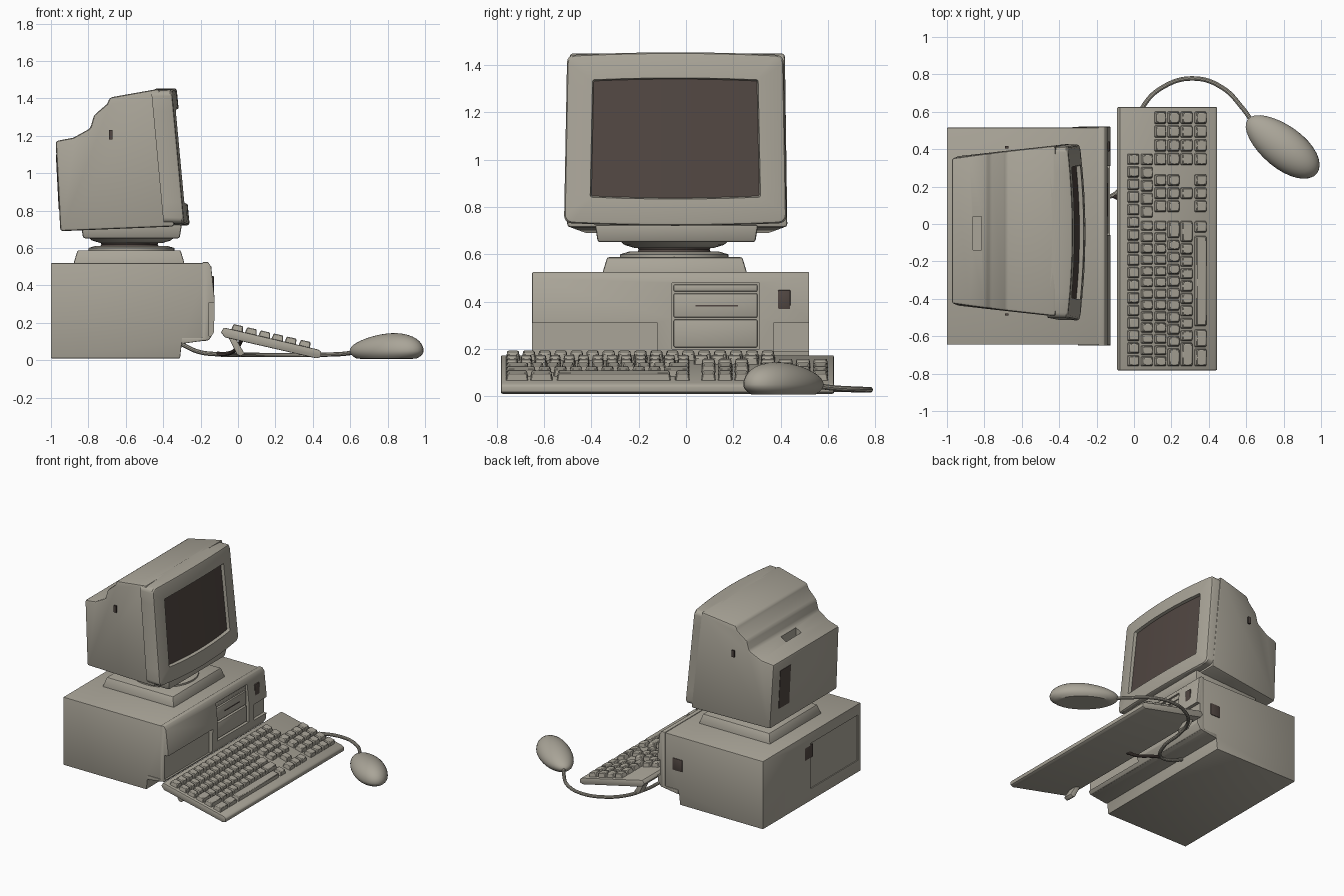
import bpy, bmesh, math
from mathutils import Matrix, Vector

if "Cube" in bpy.data.objects:
    bpy.data.objects.remove(bpy.data.objects["Cube"])


def material(name, rgb):
    m = bpy.data.materials.new(name)
    m.diffuse_color = (*rgb, 1)
    m.use_nodes = True
    m.node_tree.nodes["Principled BSDF"].inputs["Base Color"].default_value = m.diffuse_color
    return m


BEIGE = material("warm_beige", (0.40, 0.375, 0.315))
DARK = material("dark_brown", (0.082, 0.062, 0.054))


def apply_all(ob):
    bpy.context.view_layer.objects.active = ob
    for m in list(ob.modifiers):
        bpy.ops.object.modifier_apply(modifier=m.name)


def mesh(name, verts, faces, mat=BEIGE, bevel=0, seg=2):
    me = bpy.data.meshes.new(name)
    me.from_pydata(verts, [], faces)
    bm = bmesh.new()
    bm.from_mesh(me)
    bmesh.ops.recalc_face_normals(bm, faces=bm.faces)
    bm.to_mesh(me)
    bm.free()
    me.materials.append(mat)
    ob = bpy.data.objects.new(name, me)
    bpy.context.collection.objects.link(ob)
    if bevel:
        b = ob.modifiers.new("bevel", 'BEVEL')
        b.width, b.segments, b.limit_method, b.angle_limit = bevel, seg, 'ANGLE', math.radians(30)
        apply_all(ob)
    return ob


def loft(name, rings, mat=BEIGE, caps=True, bevel=0):
    n = len(rings[0])
    verts = [p for r in rings for p in r]
    faces = [(k*n + i, k*n + (i+1) % n, (k+1)*n + (i+1) % n, (k+1)*n + i)
             for k in range(len(rings)-1) for i in range(n)]
    if caps:
        faces += [tuple(range(n)), tuple(range(len(verts)-n, len(verts)))]
    return mesh(name, verts, faces, mat, bevel)


def extrude(name, profile, y0, y1, mat=BEIGE, bevel=0):
    return loft(name, [[(x, y, z) for x, z in profile] for y in (y0, y1)], mat, True, bevel)


def block(name, x, y, z, mat=BEIGE, bevel=0, inset_low=0, inset_top=0):
    rings = []
    for zz, i in ((z[0], inset_low), (z[1], inset_top)):
        rings.append([(x[0]+i, y[0]+i, zz), (x[1]-i, y[0]+i, zz), (x[1]-i, y[1]-i, zz), (x[0]+i, y[1]-i, zz)])
    return loft(name, rings, mat, True, bevel)


def cut(ob, *boxes):
    for bx in boxes:
        c = block("cutter", *bx)
        m = ob.modifiers.new("cut", 'BOOLEAN')
        m.operation, m.solver, m.object = 'DIFFERENCE', 'EXACT', c
        apply_all(ob)
        bpy.data.objects.remove(c)


def lathe(name, cx, cy, profile, mat=BEIGE, n=40):
    return loft(name, [[(cx + r*math.cos(2*math.pi*i/n), cy + r*math.sin(2*math.pi*i/n), z)
                        for i in range(n)] for r, z in profile], mat)


def cable(name, pts, r, mat=BEIGE):
    cu = bpy.data.curves.new(name, 'CURVE')
    cu.dimensions, cu.bevel_depth, cu.bevel_resolution, cu.use_fill_caps = '3D', r, 3, True
    s = cu.splines.new('BEZIER')
    s.bezier_points.add(len(pts)-1)
    for b, p in zip(s.bezier_points, pts):
        b.co, b.handle_left_type, b.handle_right_type = p, 'AUTO', 'AUTO'
    cu.materials.append(mat)
    ob = bpy.data.objects.new(name, cu)
    bpy.context.collection.objects.link(ob)
    bpy.ops.object.select_all(action='DESELECT')
    ob.select_set(True)
    bpy.context.view_layer.objects.active = ob
    bpy.ops.object.convert(target='MESH')


# Computer case: body, overhanging front panel with recesses
case = extrude("case_body", [(-1, .01), (-.31, .01), (-.30, .095), (-.16, .105), (-.16, .52), (-1, .52)],
               -.645, .515, BEIGE, .005)
cut(case, ((-1.05, -.993), (-.61, -.05), (.10, .44)))
front = extrude("case_front_panel", [(-.30, .088), (-.155, .108), (-.128, .15), (-.125, .33), (-.143, .5), (-.16, .525), (-.19, .525), (-.19, .12), (-.30, .12)],
                -.65, .52, BEIGE, .004)
cut(front, ((-.155, 0), (-.7, -.12), (.13, .31)), ((-.155, 0), (-.06, .31), (.20, .48)),
    ((-.15, 0), (.37, .6), (.19, .31)))
for i, (a, b) in enumerate(((.207, .325), (.333, .435), (.443, .473))):
    block(f"drive_cover_{i+1}", (-.17, -.136 - .006*i), (-.052, .302), (a, b), BEIGE, .006)
block("drive_slot", (-.15, -.139), (.04, .22), (.380, .386), DARK)
block("power_button", (-.15, -.128), (.388, .442), (.365, .45), DARK, .006)
block("case_side_port", (-.33, -.25), (.51, .519), (.26, .35), DARK, .004)
block("case_back_port", (-1.0, -.99), (-.08, .02), (.33, .43), DARK, .004)

# Swivel stand
block("stand_tray", (-.88, -.285), (-.355, .26), (.515, .588), BEIGE, .008, 0, .022)
lathe("swivel_core", -.58, -.05, [(.17, .58), (.15, .62), (.17, .66)], DARK)
lathe("swivel_lower_ring", -.57, -.05, [(.23, .58), (.23, .6), (.19, .612)])
lathe("swivel_upper_dish", -.57, -.05, [(.17, .628), (.21, .64), (.24, .665)])
block("stand_plate", (-.84, -.30), (-.385, .305), (.652, .725), BEIGE, .01, .012, 0)

# Monitor housing: side profile, narrowing to the rear
CY = -.045
body = extrude("monitor_housing", [(-.95, .69), (-.34, .715), (-.42, 1.452), (-.685, 1.405), (-.70, 1.37),
               (-.77, 1.31), (-.79, 1.24), (-.88, 1.19), (-.975, 1.172)], -1, 1)
for v in body.data.vertices:
    x, z = v.co.x, v.co.z
    half = .395 + .072*min(1, (x + .975)/.5) - .014*(z - .7)
    v.co.y = CY + .008 + v.co.y*half
b = body.modifiers.new("bevel", 'BEVEL')
b.width, b.segments = .014, 2
apply_all(body)
cut(body, ((-.86, -.815), (-.14, .04), (1.15, 1.4)))
extrude("monitor_back_opening", [(-.950, .81), (-.959, .81), (-.974, 1.10), (-.965, 1.10)], .145, .27, DARK)
for s, nm in ((-1, "left"), (1, "right")):
    yc = CY + .008 + s*.447
    block("monitor_slot_" + nm, (-.69, -.67), (yc - .006, yc + .006), (1.18, 1.23), DARK)


# Monitor bezel: curved tilted frame lofted from rounded rectangles
def front_x(y, z):
    return -.260 - .095*(z - .74) - .028*((y - CY)/.46)**2


def ring(hw, z0, z1, r, depth, bulge):
    pts, zc, hz = [], (z0 + z1)/2, (z1 - z0)/2
    corners = [(1, 1, 0), (-1, 1, 90), (-1, -1, 180), (1, -1, 270)]
    flat = []
    for sy, sz, a0 in corners:
        for k in range(5):
            a = math.radians(a0 + 22.5*k)
            flat.append((sy*(hw - r) + r*math.cos(a), sz*(hz - r) + r*math.sin(a)))
    for i, p in enumerate(flat):
        q = flat[(i+1) % len(flat)]
        steps = 8 if i % 5 == 4 else 1
        for k in range(steps):
            t = k/steps
            y, z = p[0] + (q[0]-p[0])*t, p[1] + (q[1]-p[1])*t
            z += bulge*(1 - (y/hw)**2)*z/hz
            y *= 1 - .014*z/hz
            pts.append((front_x(CY + y, zc + z) - depth, CY + y, zc + z))
    return pts


loft("monitor_bezel", [ring(.462, .735, 1.44, .03, .11, .012), ring(.464, .733, 1.442, .03, .012, .012),
                       ring(.459, .738, 1.437, .03, .003, .012), ring(.45, .747, 1.428, .028, 0, .012),
                       ring(.355, .842, 1.338, .008, 0, .008), ring(.349, .848, 1.332, .006, .026, .008)],
     BEIGE, False)
N = 10
sv = []
for i in range(N+1):
    for j in range(N+1):
        y, z = CY - .362 + .724*i/N, .83 + .525*j/N
        sv.append((front_x(y, z) - .022, y, z))
mesh("screen", sv, [(i*(N+1)+j, (i+1)*(N+1)+j, (i+1)*(N+1)+j+1, i*(N+1)+j+1)
                    for i in range(N) for j in range(N)], DARK)

# Keyboard body and folding feet
extrude("keyboard_body", [(-.092, .15), (-.075, .175), (.43, .057), (.445, .045), (.445, .018), (.42, .01), (-.07, .122)],
        -.782, .625, BEIGE, .006)
for i, y in enumerate((-.70, .50)):
    extrude(f"keyboard_foot_{i+1}", [(-.06, .14), (-.02, .13), (.035, .035), (.015, .022), (-.005, .03)], y, y + .07, BEIGE, .003)

# Keys: rows of (y start, y end, key count)
rows = [(-.005, [(-.765, .38, 17)]),
        (.068, [(-.765, .02, 13), (.03, .38, 5)]),
        (.14, [(-.765, .02, 13), (.06, .27, 3), (.31, .605, 4)]),
        (.21, [(-.765, -.66, 1), (-.66, -.08, 9), (-.08, .02, 1), (.06, .27, 3), (.31, .605, 4)]),
        (.28, [(-.765, -.63, 1), (-.63, -.10, 8), (-.10, .02, 1), (.13, .20, 1), (.31, .605, 4)]),
        (.355, [(-.765, -.56, 2), (-.55, -.06, 1), (-.05, .02, 1), (.06, .27, 3), (.31, .605, 4)])]
kv, kf = [], []
tilt = Matrix.Rotation(math.atan(.234), 3, 'Y')
for x, groups in rows:
    for y0, y1, n in groups:
        w = (y1 - y0)/n
        for k in range(n):
            c = Vector((x, y0 + w*(k + .5), .175 - .234*(x + .075)))
            o = len(kv)
            for h, i in ((-.008, .003), (.03, .010)):
                for sx, sy in ((-1, -1), (1, -1), (1, 1), (-1, 1)):
                    kv.append(c + tilt @ Vector((sx*(.036 - i), sy*(w/2 - i), h)))
            kf += [(o, o+3, o+2, o+1), (o+4, o+5, o+6, o+7)]
            kf += [(o+i, o+(i+1) % 4, o+4+(i+1) % 4, o+4+i) for i in range(4)]
mesh("keyboard_keys", kv, kf, BEIGE, .004, 1)

# Mouse: flattened, humped ellipsoid
bm = bmesh.new()
bmesh.ops.create_uvsphere(bm, u_segments=32, v_segments=20, radius=1)
for v in bm.verts:
    u, w, h = v.co
    h = h*(.092 + .024*u) if h > 0 else max(h*.07, -.042)
    v.co = (u*.235, w*.113*(1 + .08*u), h)
bmesh.ops.transform(bm, matrix=Matrix.Translation((.793, .415, .05)) @ Matrix.Rotation(math.radians(-38), 4, 'Z'), verts=bm.verts)
me = bpy.data.meshes.new("mouse")
bm.to_mesh(me)
bm.free()
me.materials.append(BEIGE)
bpy.context.collection.objects.link(bpy.data.objects.new("mouse", me))

# Cables
cable("mouse_cable", [(.63, .55, .045), (.58, .62, .036), (.47, .73, .03), (.32, .778, .028), (.16, .735, .028),
                      (.05, .63, .03), (.0, .48, .03), (-.03, .28, .03), (-.11, .155, .032), (-.21, .15, .045), (-.31, .15, .09)], .012)
cable("keyboard_cable", [(.02, -.05, .11), (-.01, .03, .06), (-.06, .12, .035), (-.11, .15, .035)], .011, DARK)

# Smooth shading with sharp edges kept
bpy.ops.object.select_all(action='SELECT')
bpy.context.view_layer.objects.active = bpy.data.objects["mouse"]
bpy.ops.object.shade_smooth_by_angle(angle=math.radians(32))
